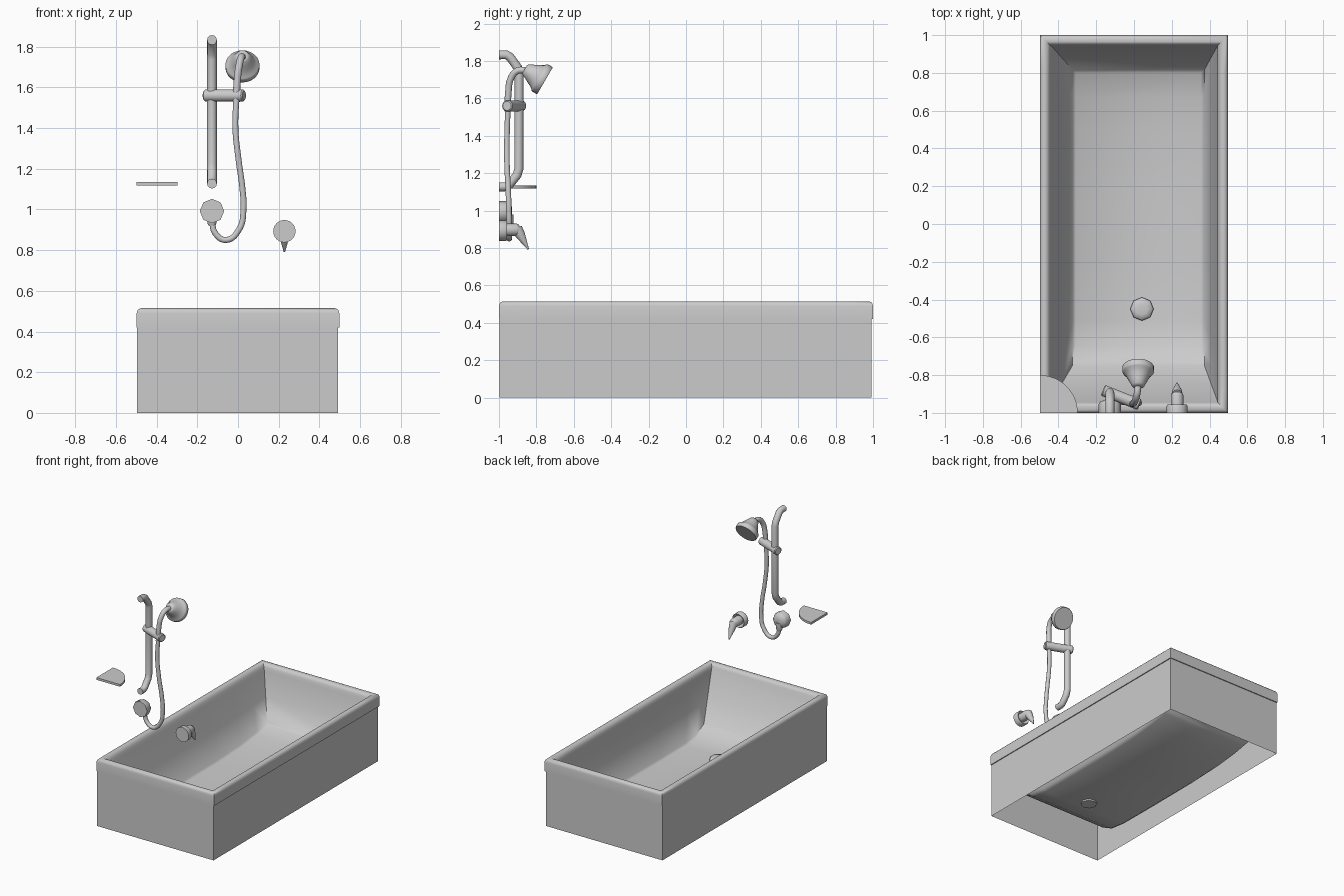
import bpy, bmesh, math
from mathutils import Vector

cube = bpy.data.objects.get("Cube")
if cube:
    bpy.data.objects.remove(cube)


def finish(bm, name, angle=40):
    bmesh.ops.recalc_face_normals(bm, faces=bm.faces)
    mesh = bpy.data.meshes.new(name)
    bm.to_mesh(mesh)
    bm.free()
    for p in mesh.polygons:
        p.use_smooth = True
    mesh.set_sharp_from_angle(angle=math.radians(angle))
    obj = bpy.data.objects.new(name, mesh)
    bpy.context.collection.objects.link(obj)
    return obj


def bridge(bm, a, b):
    n = len(a)
    for i in range(n):
        bm.faces.new((a[i], a[(i + 1) % n], b[(i + 1) % n], b[i]))


def lathe(name, start, direction, profile, sides=24, angle=40):
    """Capped solid of revolution: profile holds (distance along axis, radius)."""
    bm = bmesh.new()
    turn = Vector(direction).to_track_quat('Z', 'Y')
    rings = []
    for h, r in profile:
        ring = []
        for i in range(sides):
            a = math.tau * i / sides
            ring.append(bm.verts.new(Vector(start) + turn @ Vector((r * math.cos(a), r * math.sin(a), h))))
        rings.append(ring)
    for a, b in zip(rings, rings[1:]):
        bridge(bm, a, b)
    bm.faces.new(rings[0])
    bm.faces.new(rings[-1])
    return finish(bm, name, angle)


def tube(name, points, radius, smooth_path):
    curve = bpy.data.curves.new(name, 'CURVE')
    curve.dimensions = '3D'
    curve.bevel_depth = radius
    curve.bevel_resolution = 4
    curve.resolution_u = 8
    curve.use_fill_caps = True
    if smooth_path:
        spline = curve.splines.new('BEZIER')
        spline.bezier_points.add(len(points) - 1)
        for bp, p in zip(spline.bezier_points, points):
            bp.co = p
            bp.handle_left_type = bp.handle_right_type = 'AUTO'
    else:
        spline = curve.splines.new('POLY')
        spline.points.add(len(points) - 1)
        for sp, p in zip(spline.points, points):
            sp.co = (*p, 1)
    obj = bpy.data.objects.new(name, curve)
    bpy.context.collection.objects.link(obj)
    return obj


# Tub basin: stations along the length as (y, floor height)
floor = [(-.74, .135), (-.65, .088), (-.52, .072), (-.2, .07), (.2, .072),
         (.5, .084), (.68, .105), (.81, .13)]
y_first, y_last = floor[0][0], floor[-1][0]
stations = [(y - y_first) / (y_last - y_first) for y, z in floor]
bm = bmesh.new()


def tub_ring(x0, x1, y0, y1, heights):
    side = [(y0 + (y1 - y0) * t, z) for t, z in zip(stations, heights)]
    return ([bm.verts.new((x0, y, z)) for y, z in side]
            + [bm.verts.new((x1, y, z)) for y, z in reversed(side)])


def close_floor(ring):
    for i in range(len(floor) - 1):
        bm.faces.new((ring[i], ring[i + 1], ring[-2 - i], ring[-1 - i]))


# Underside of the shell, up to the lip
under = .038
rings = [tub_ring(-.33, .38, y_first, y_last - .01, [z - under for y, z in floor]),
         tub_ring(-.358, .405, y_first - .02, y_last + .02, [z - under + .018 for y, z in floor]),
         tub_ring(-.472, .476, -.972, .975, [.42] * len(floor))]

# Rolled rim from the lower lip edge, over the top, to the inner wall
rim = [(0, .42), (0, .49), (.003, .502), (.01, .511), (.022, .515), (.036, .513),
       (.047, .504), (.055, .488)]
for inset, z in rim:
    rings.append(tub_ring(-.498 + inset, .498 - inset, -1 + inset, 1 - inset, [z] * len(floor)))

# Sloping walls, a softened lower edge, then the dished floor
wall_top, wall_z = (-.437, .442, -.938, .942), .465
wall_foot = (-.325, .372, y_first - .008, y_last + .006)
for f in (0, .5, 1):
    box = [a + (b - a) * f for a, b in zip(wall_top, wall_foot)]
    rings.append(tub_ring(*box, [wall_z + (z + .012 - wall_z) * f for y, z in floor]))
rings.append(tub_ring(-.308, .354, y_first + .01, y_last - .012, [z for y, z in floor]))
for a, b in zip(rings, rings[1:]):
    bridge(bm, a, b)
close_floor(rings[0])
close_floor(rings[-1])
finish(bm, "bathtub_basin", 50)

# Skirt panels around the tub, open below
bm = bmesh.new()
corners = [(-.496, -.997), (.491, -.997), (.491, .993), (-.496, .993)]
low, high = [[bm.verts.new((x, y, z)) for x, y in corners] for z in (0, .425)]
bridge(bm, low, high)
finish(bm, "bathtub_skirt")

# Drain plug through the floor
lathe("drain", (.042, -.45, .022), (0, 0, 1), [(0, .058), (.062, .062), (.072, .055), (.077, .03)], 8, 60)

# Corner shelf with a bowed front edge
bm = bmesh.new()
outline = [(-.498, -1)]
for i in range(13):
    a = math.pi / 2 * i / 12
    outline.append((-.498 + .2 * math.cos(a), -1 + .2 * math.sin(a)))
low, high = [[bm.verts.new((x, y, z)) for x, y in outline] for z in (1.118, 1.135)]
bridge(bm, low, high)
bm.faces.new(low)
bm.faces.new(high)
finish(bm, "corner_shelf")

# Vertical rail with ends bent back to the wall
rx = -.128
tube("shower_rail", [(rx, -1, 1.833), (rx, -.96, 1.833), (rx, -.94, 1.82), (rx, -.9, 1.765),
                     (rx, -.893, 1.74), (rx, -.893, 1.225), (rx, -.903, 1.19),
                     (rx, -.945, 1.138), (rx, -.965, 1.127), (rx, -1, 1.127)], .024, False)

# Clamp joining the rail and the hand shower
a, b = Vector((-.165, -.88, 1.56)), Vector((.03, -.957, 1.56))
length = (b - a).length
lathe("rail_clamp", a, b - a, [(0, .024), (.006, .03), (length - .006, .03), (length, .024)])

# Shower head, handle and hose
lathe("shower_head", (.022, -.862, 1.757), (0, .86, -.5),
      [(0, .024), (.008, .034), (.03, .044), (.055, .057), (.08, .07), (.088, .08), (.094, .084),
       (.12, .084), (.125, .08)], 24, 50)
tube("shower_handle", [(.021, -.85, 1.748), (.016, -.9, 1.748), (.006, -.935, 1.71),
                       (-.004, -.95, 1.63), (-.008, -.952, 1.53)], .018, True)
tube("shower_hose", [(-.008, -.952, 1.55), (-.013, -.957, 1.4), (.002, -.957, 1.25), (.022, -.95, 1.1),
                     (.027, -.947, 1), (.007, -.945, .905), (-.058, -.945, .85),
                     (-.113, -.945, .885), (rx, -.945, .95)], .015, True)

# Wall outlet feeding the hose
lathe("hose_outlet", (rx, -1, .992), (0, 1, 0), [(0, .06), (.045, .06), (.06, .05), (.07, .025)], 8, 60)
lathe("hose_socket", (rx, -.945, .92), (0, 0, 1), [(0, .017), (.015, .023), (.06, .023)], 16)

# Mixer valve with a dished flange and a pointed lever
vx = .228
lathe("valve_flange", (vx, -1, .893), (0, 1, 0), [(0, .055), (.037, .055), (.044, .05), (.03, .034)], 24, 70)
lathe("valve_hub", (vx, -.975, .897), (0, 1, 0), [(0, .033), (.07, .033), (.082, .027), (.088, .014)], 24, 60)
lathe("valve_lever", (vx, -.905, .905), (0, .062, -.112), [(0, .03), (.04, .026), (.128, .004)], 16)
